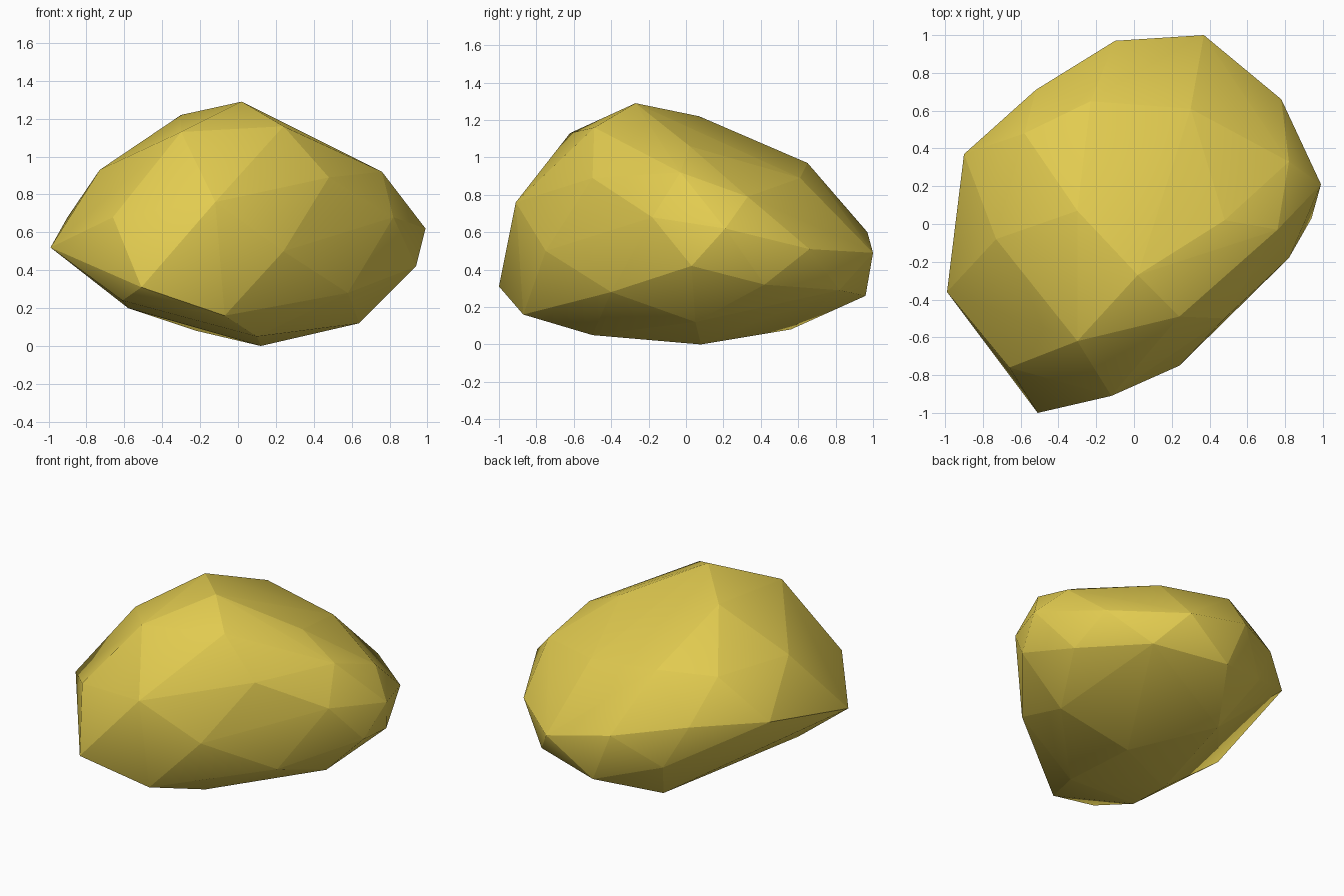
import bpy, bmesh

if "Cube" in bpy.data.objects:
    bpy.data.objects.remove(bpy.data.objects["Cube"])

# Corner points of the boulder, in rings from the ground up
corners = [
    # underside
    (.12, .08, 0), (.1, -.5, .05), (-.22, .56, .08), (.64, .05, .12),
    (-.07, -.87, .16), (-.58, -.4, .2), (-.61, -.73, .24),
    # lower belt
    (-.51, -1, .31), (.58, -.4, .28), (.84, .42, .32), (.53, .82, .29),
    (.04, .96, .26), (-.37, .78, .38), (.94, .03, .42),
    # middle belt
    (-.99, -.36, .52), (.24, -.75, .5), (.78, .66, .51), (.37, 1, .49),
    (-.1, .97, .6), (.99, .21, .62), (-.52, .71, .67), (-.9, .37, .68),
    (-.66, -.76, .68), (.82, -.18, .68), (-.12, -.91, .76),
    # shoulder
    (.82, .33, .79), (.3, .61, .89), (.48, -.5, .89), (.76, -.03, .92),
    (-.73, -.08, .93), (-.58, .48, .95), (-.23, .65, .97),
    # crown
    (.48, .02, 1.06), (-.3, -.62, 1.13), (.24, -.49, 1.16),
    (-.3, .07, 1.22), (.02, -.27, 1.29),
]

# Faceted boulder skin stretched over the corners
bm = bmesh.new()
for c in corners:
    bm.verts.new(c)
bmesh.ops.convex_hull(bm, input=bm.verts[:])
loose = [v for v in bm.verts if not v.link_faces]
bmesh.ops.delete(bm, geom=loose, context='VERTS')
bmesh.ops.recalc_face_normals(bm, faces=bm.faces[:])
bm.normal_update()
for f in bm.faces:
    f.smooth = True

# Worn facets: shading between flat and smooth
normals = [(f.normal * 1.3 + l.vert.normal).normalized()
           for f in bm.faces for l in f.loops]
mesh = bpy.data.meshes.new("boulder")
bm.to_mesh(mesh)
bm.free()
mesh.normals_split_custom_set(normals)

boulder = bpy.data.objects.new("boulder", mesh)
bpy.context.collection.objects.link(boulder)

# Ochre stone colour
stone = bpy.data.materials.new("ochre_stone")
stone.diffuse_color = (.76, .6, .08, 1)
stone.use_nodes = True
stone.node_tree.nodes["Principled BSDF"].inputs["Base Color"].default_value = stone.diffuse_color
mesh.materials.append(stone)
